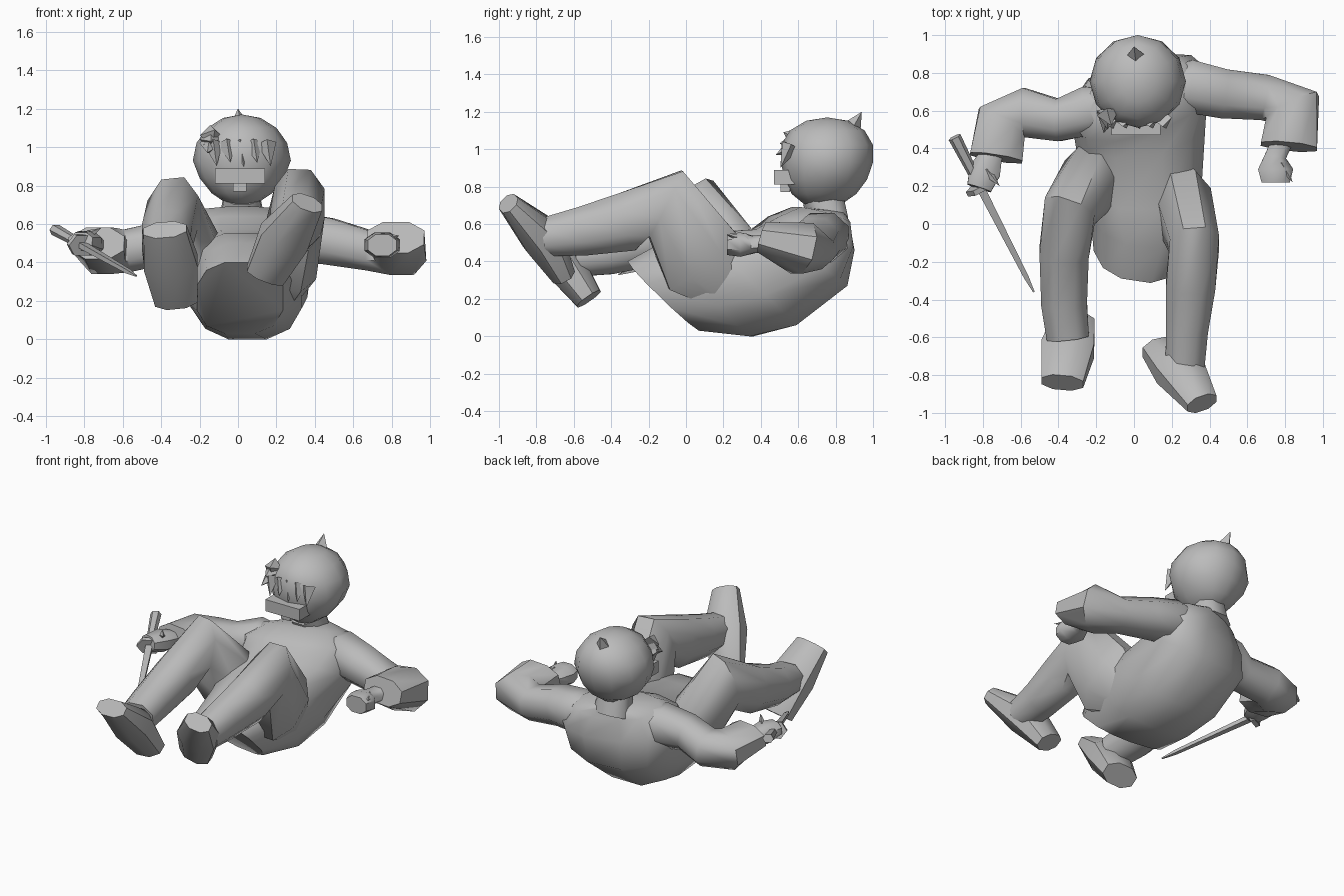
import bpy, bmesh, math
from mathutils import Vector

cube = bpy.data.objects.get("Cube")
if cube:
    bpy.data.objects.remove(cube, do_unlink=True)

grey = bpy.data.materials.new("plain grey")
grey.use_nodes = True
grey.diffuse_color = (0.5, 0.5, 0.5, 1)
grey.node_tree.nodes["Principled BSDF"].inputs["Base Color"].default_value = (0.5, 0.5, 0.5, 1)


def finish(bm, name, angle=50):
    bmesh.ops.recalc_face_normals(bm, faces=bm.faces[:])
    mesh = bpy.data.meshes.new(name)
    bm.to_mesh(mesh)
    bm.free()
    mesh.materials.append(grey)
    obj = bpy.data.objects.new(name, mesh)
    bpy.context.collection.objects.link(obj)
    bpy.ops.object.select_all(action='DESELECT')
    obj.select_set(True)
    bpy.context.view_layer.objects.active = obj
    bpy.ops.object.shade_smooth_by_angle(angle=math.radians(angle))
    return obj


def ring(bm, centre, u, v, sides, square):
    """One cross-section spanned by half-axes u and v."""
    verts = []
    for i in range(sides):
        a = math.tau * (i + 0.5) / sides
        c, s = math.cos(a), math.sin(a)
        c, s = [math.copysign(abs(k) ** square, k) for k in (c, s)]
        verts.append(bm.verts.new(centre + u * c + v * s))
    return verts


def skin(bm, rings):
    for a, b in zip(rings, rings[1:]):
        for i in range(len(a)):
            j = (i + 1) % len(a)
            bm.faces.new((a[i], a[j], b[j], b[i]))
    bm.faces.new(rings[0])
    bm.faces.new(rings[-1])


def tube(name, path, ref, sides=8, square=0.9):
    """Limb along a path of (point, half width along ref side, half depth)."""
    bm = bmesh.new()
    pts = [Vector(p[0]) for p in path]
    rings = []
    for i, (_, w, d) in enumerate(path):
        t = (pts[min(i + 1, len(pts) - 1)] - pts[max(i - 1, 0)]).normalized()
        ref_v = Vector(ref)
        u = (ref_v - t * ref_v.dot(t)).normalized()
        rings.append(ring(bm, pts[i], u * w, t.cross(u) * d, sides, square))
    skin(bm, rings)
    return finish(bm, name)


def spike(name, base, tip, radius, sides=4):
    bm = bmesh.new()
    base, tip = Vector(base), Vector(tip)
    t = (tip - base).normalized()
    u = t.orthogonal().normalized()
    verts = ring(bm, base, u * radius, t.cross(u) * radius, sides, 1)
    top = bm.verts.new(tip)
    for i in range(sides):
        bm.faces.new((verts[i], verts[(i + 1) % sides], top))
    bm.faces.new(verts)
    return finish(bm, name, 30)


def box(name, centre, size):
    bm = bmesh.new()
    bmesh.ops.create_cube(bm, size=1)
    for v in bm.verts:
        v.co = Vector([c + k * s for c, k, s in zip(centre, v.co, size)])
    return finish(bm, name, 30)


# Curled, twisted torso and lap: front (y, z), back (y, z), middle x, half width, twist
sections = [
    ((0.70, 0.68), (0.84, 0.66), 0.02, 0.10, 0.2),
    ((0.59, 0.69), (0.85, 0.60), 0.02, 0.25, 0.3),
    ((0.47, 0.64), (0.87, 0.46), 0.03, 0.36, 0.25),
    ((0.36, 0.57), (0.85, 0.27), 0.03, 0.36, 0.1),
    ((0.08, 0.55), (0.59, 0.06), 0.04, 0.33, 0.0),
    ((-0.12, 0.50), (0.35, 0.00), 0.05, 0.29, -0.1),
    ((-0.30, 0.40), (0.08, 0.03), 0.01, 0.23, -0.15),
]
bm = bmesh.new()
rings = []
for f, b, x, w, twist in sections:
    front, back = Vector((x, *f)), Vector((x, *b))
    rings.append(ring(bm, (front + back) / 2, Vector((w, w * twist, 0)),
                      (front - back) / 1.94, 12, 0.8))
skin(bm, rings)
finish(bm, "torso")

# Head: sphere narrowed towards the jaw, fuller at the back of the crown
bm = bmesh.new()
bmesh.ops.create_uvsphere(bm, u_segments=12, v_segments=8, radius=1)
for v in bm.verts:
    x, y, z = v.co
    jaw = max(0, -z)
    x *= 1 - 0.18 * jaw
    y = y * (1 - 0.15 * jaw) - 0.2 * jaw * (y < 0.3)
    y *= 1 + 0.22 * max(0, z)
    v.co = (0.02 + 0.255 * x, 0.755 + 0.245 * y, 0.93 + 0.24 * z)
finish(bm, "head")
tube("neck", [((0.02, 0.78, 0.60), 0.13, 0.10), ((0.02, 0.73, 0.74), 0.10, 0.12)], (1, 0, 0))

# Face band, nose and hair
box("face_band", (0.01, 0.53, 0.85), (0.26, 0.12, 0.08))
box("nose", (0.01, 0.53, 0.80), (0.07, 0.05, 0.06))
for i in range(5):
    x = -0.13 + 0.07 * i
    spike("fringe_lock", (x, 0.56, 1.02), (x + 0.02, 0.505, 0.90 + 0.02 * (i % 2)), 0.05)
for i in range(3):
    spike("side_lock", (-0.14, 0.59, 1.02 + 0.02 * i),
          (-0.16 + 0.02 * i, 0.48 + 0.02 * i, 0.97 + 0.06 * i), 0.06)
spike("crown_tuft", (0.01, 0.88, 1.10), (0.0, 0.94, 1.20), 0.06)

# Legs
across = (1, 0, 0)
tube("left_leg", [
    ((0.20, 0.28, 0.21), 0.09, 0.12), ((0.26, 0.09, 0.40), 0.16, 0.25),
    ((0.32, -0.11, 0.71), 0.14, 0.21), ((0.30, -0.32, 0.61), 0.14, 0.17),
    ((0.28, -0.56, 0.56), 0.12, 0.14), ((0.27, -0.76, 0.53), 0.11, 0.11)], across)
tube("left_foot", [
    ((0.14, -0.66, 0.33), 0.11, 0.07), ((0.24, -0.77, 0.53), 0.14, 0.12),
    ((0.36, -0.95, 0.71), 0.09, 0.06)], across)
tube("right_leg", [
    ((-0.08, 0.28, 0.25), 0.09, 0.12), ((-0.23, 0.22, 0.42), 0.17, 0.21),
    ((-0.34, 0.07, 0.65), 0.15, 0.21), ((-0.37, -0.15, 0.53), 0.14, 0.16),
    ((-0.37, -0.42, 0.45), 0.13, 0.13), ((-0.35, -0.60, 0.42), 0.12, 0.11)], across)
tube("right_foot", [
    ((-0.32, -0.52, 0.20), 0.12, 0.08), ((-0.35, -0.66, 0.40), 0.15, 0.12),
    ((-0.38, -0.84, 0.57), 0.12, 0.06)], across)

# Sleeves
up = (0, 0, 1)
tube("left_sleeve", [
    ((0.15, 0.73, 0.54), 0.09, 0.10), ((0.29, 0.73, 0.53), 0.14, 0.15),
    ((0.47, 0.69, 0.51), 0.13, 0.14), ((0.69, 0.67, 0.46), 0.11, 0.13),
    ((0.84, 0.62, 0.47), 0.15, 0.16), ((0.82, 0.41, 0.53), 0.09, 0.16)], up)
tube("right_sleeve", [
    ((-0.08, 0.62, 0.54), 0.09, 0.10), ((-0.24, 0.60, 0.53), 0.14, 0.14),
    ((-0.40, 0.55, 0.50), 0.12, 0.12), ((-0.58, 0.59, 0.46), 0.12, 0.14),
    ((-0.70, 0.54, 0.46), 0.13, 0.15), ((-0.73, 0.35, 0.50), 0.09, 0.15)], up)

# Hands: wrist, fist and thumb
tube("left_hand", [
    ((0.79, 0.45, 0.50), 0.05, 0.06), ((0.75, 0.36, 0.49), 0.05, 0.06),
    ((0.75, 0.29, 0.49), 0.07, 0.10), ((0.75, 0.22, 0.49), 0.06, 0.08)], up)
spike("left_thumb", (0.78, 0.32, 0.52), (0.84, 0.22, 0.54), 0.03)
tube("right_hand", [
    ((-0.75, 0.38, 0.49), 0.05, 0.06), ((-0.79, 0.28, 0.50), 0.07, 0.09),
    ((-0.82, 0.19, 0.51), 0.05, 0.07)], up)
spike("right_thumb", (-0.78, 0.28, 0.54), (-0.71, 0.20, 0.58), 0.03)

# Sword: grip, guard and long tapering blade along one line
pommel, tip = Vector((-0.95, 0.46, 0.57)), Vector((-0.53, -0.36, 0.33))
at = pommel.lerp
tube("sword_grip", [(pommel, 0.03, 0.035), (at(tip, 0.3), 0.025, 0.025)], up, 6)
tube("sword_guard", [(at(tip, 0.31), 0.06, 0.08), (at(tip, 0.34), 0.06, 0.08)], up, 6)
tube("sword_blade", [(at(tip, 0.33), 0.02, 0.03), (at(tip, 0.9), 0.014, 0.018),
                     (tip, 0.004, 0.006)], up, 4)
